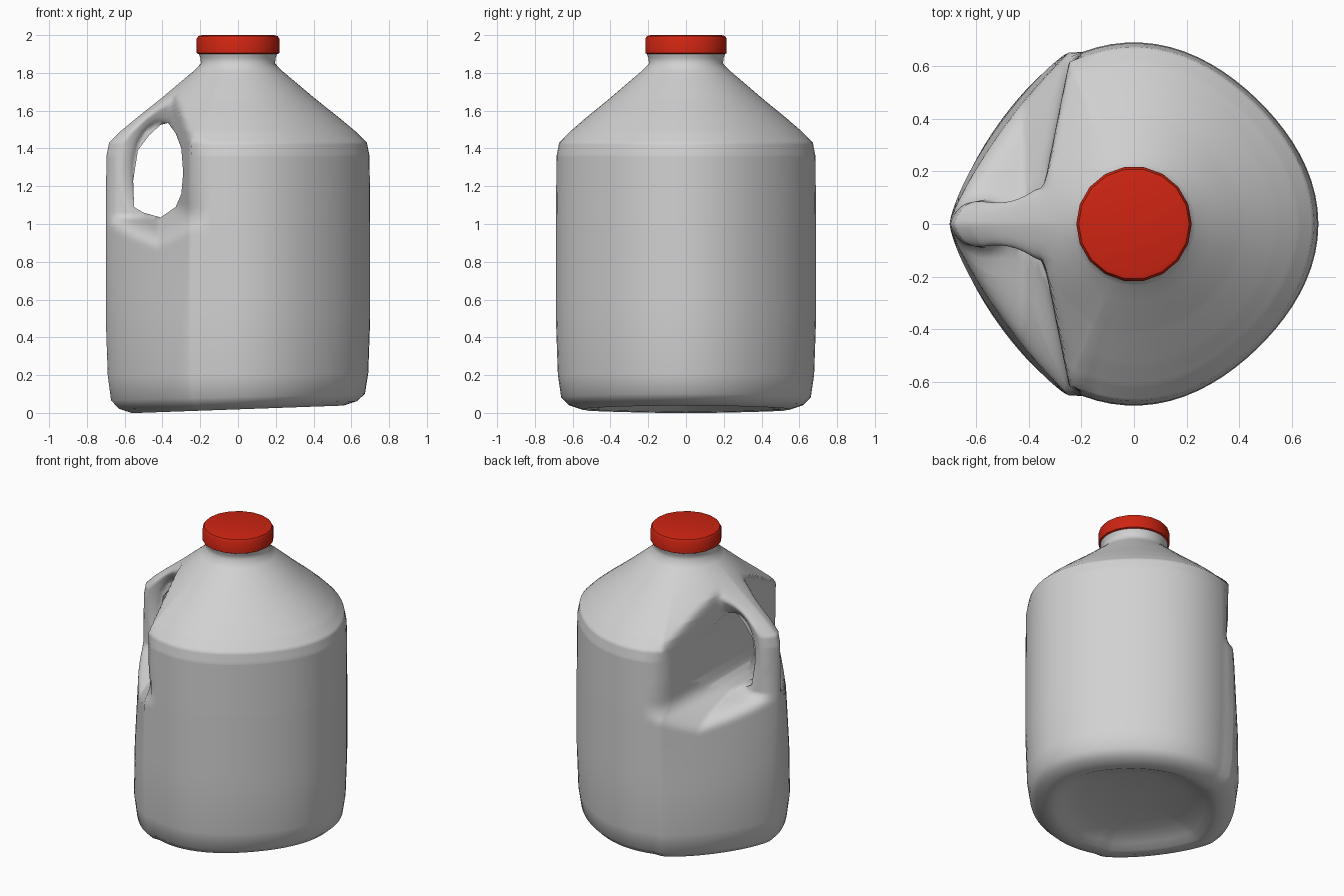
import bpy, bmesh, math

cube = bpy.data.objects.get("Cube")
if cube:
    bpy.data.objects.remove(cube, do_unlink=True)


def material(name, color):
    m = bpy.data.materials.new(name)
    m.use_nodes = True
    m.diffuse_color = color
    m.node_tree.nodes["Principled BSDF"].inputs["Base Color"].default_value = color
    return m


def make_object(name, bm, mat):
    bmesh.ops.recalc_face_normals(bm, faces=bm.faces)
    mesh = bpy.data.meshes.new(name)
    bm.to_mesh(mesh)
    bm.free()
    obj = bpy.data.objects.new(name, mesh)
    bpy.context.collection.objects.link(obj)
    if mat:
        mesh.materials.append(mat)
    return obj


def loft(bm, rings):
    """Skin a list of closed rings and cap both ends."""
    loops = [[bm.verts.new(p) for p in ring] for ring in rings]
    n = len(loops[0])
    for a, b in zip(loops, loops[1:]):
        for i in range(n):
            j = (i + 1) % n
            bm.faces.new((a[i], a[j], b[j], b[i]))
    bm.faces.new(loops[0][::-1])
    bm.faces.new(loops[-1])


def smooth(obj, degrees):
    bpy.ops.object.select_all(action="DESELECT")
    obj.select_set(True)
    bpy.context.view_layer.objects.active = obj
    bpy.ops.object.shade_smooth_by_angle(angle=math.radians(degrees))


def lerp(a, b, t):
    return a + (b - a) * t


def clamp(t):
    return max(0.0, min(1.0, t))


def soft_min(a, b, k):
    h = max(k - abs(a - b), 0) / k
    return min(a, b) - h * h * k / 4


def soft_max(a, b, k):
    return -soft_min(-a, -b, k)


white = material("milky_plastic", (0.64, 0.64, 0.64, 1))
red = material("red_plastic", (0.62, 0.018, 0.006, 1))

R, SEAM_X, SEAM_Y = 0.70, -0.25, 0.65
SEAM_ANGLE = math.atan2(SEAM_Y, SEAM_X)


def outline(z):
    """Plan outline: round front, tapering to the handle corner at -x."""
    half = []
    for i in range(24):
        a = SEAM_ANGLE * i / 24
        r = R * (1 - 0.042 * math.sin(2 * a) ** 2)
        half.append((r * math.cos(a), 0.985 * r * math.sin(a)))
    # full and round near the base, flatter beside the handle
    t = clamp((z - 0.2) / 0.9)
    for i in range(41):
        s = (1 - i / 40) ** 1.3
        bulge = 1 - (1 - s) ** lerp(1.28, 1.0, t)
        half.append((-R + s * (R + SEAM_X), SEAM_Y * bulge ** lerp(0.70, 0.80, t)))
    return half + [(x, -y) for x, y in half[-2:0:-1]]


# Height and outline scale up the body
PROFILE = [(0.0, 0.80), (0.025, 0.90), (0.07, 0.96), (0.2, 0.985), (0.5, 1.0),
           (1.0, 1.0), (1.36, 0.995), (1.43, 0.975), (1.49, 0.89), (1.56, 0.77),
           (1.66, 0.59), (1.76, 0.42), (1.81, 0.335), (1.85, 0.28), (1.88, 0.285),
           (1.91, 0.302)]


def scale_at(z):
    for (z0, s0), (z1, s1) in zip(PROFILE, PROFILE[1:]):
        if z <= z1:
            return lerp(s0, s1, (z - z0) / (z1 - z0))


def grip_limit(x, z):
    """Half thickness allowed around the handle recess."""
    d = math.hypot((x + 0.425) / 0.135, (z - 1.285) / 0.255)
    thick = max(0.065, 0.07 + 0.2 * (x + 0.68))
    grip = lerp(0.045, thick, clamp((d - 0.95) / 0.45) ** 0.6)
    wall = (x + 0.35) * 5 + 0.10
    # the recess floor climbs where it meets the wall
    level = 1.04 + 0.14 * clamp((x + 0.42) / 0.17)
    floor = (level - z) * 3.6 + 0.06
    return soft_max(soft_max(wall, floor, 0.2), grip, 0.04)


def body_ring(z, s):
    ring = []
    to_round = clamp((z - 1.5) / 0.32)
    blend = lerp(0.22, 0.07, clamp((z - 0.95) / 0.25))
    for ox, oy in outline(z):
        a = math.atan2(oy, ox)
        x = s * lerp(ox, R * math.cos(a), to_round)
        y = s * lerp(oy, R * math.sin(a), to_round)
        limit = grip_limit(x, z)
        y = math.copysign(soft_min(abs(y), limit, min(blend, limit)), y)
        lift = 0.025 * (x / R + 0.75) * clamp(1 - z / 0.25)
        ring.append((x, y, z + lift))
    return ring


# Jug body with a hollowed underside
heights = {z for z, s in PROFILE} | {round(0.6 + 0.021 * i, 3) for i in range(56)}
rings = [body_ring(z, s) for s, z in ((0.12, 0.075), (0.5, 0.065), (0.66, 0.03), (0.73, 0.004))]
rings += [body_ring(z, scale_at(z)) for z in sorted(heights)]
bm = bmesh.new()
loft(bm, rings)
body = make_object("jug_body", bm, white)

# Finger hole through the handle recess
hole = [(-0.55, 1.09), (-0.5, 1.06), (-0.41, 1.035), (-0.33, 1.09), (-0.3, 1.16),
        (-0.29, 1.27), (-0.3, 1.4), (-0.33, 1.48), (-0.37, 1.535), (-0.41, 1.525),
        (-0.47, 1.47), (-0.53, 1.39), (-0.555, 1.23)]
bm = bmesh.new()
loft(bm, [[(x, y, z) for x, z in hole] for y in (-0.6, 0.6)])
cutter = make_object("hole_cutter", bm, None)
cutter.hide_render = True
mod = body.modifiers.new("finger_hole", "BOOLEAN")
mod.operation = "DIFFERENCE"
mod.solver = "EXACT"
mod.object = cutter
bpy.context.view_layer.objects.active = body
bpy.ops.object.modifier_apply(modifier=mod.name)
bpy.data.objects.remove(cutter, do_unlink=True)
smooth(body, 60)

# Screw cap with a softened rim
bm = bmesh.new()
cap_rings = []
for r, z in ((0.21, 1.9), (0.219, 1.905), (0.219, 1.98), (0.21, 1.995), (0.19, 2.0)):
    cap_rings.append([(r * math.cos(math.tau * i / 18), r * math.sin(math.tau * i / 18), z)
                      for i in range(18)])
loft(bm, cap_rings)
cap = make_object("screw_cap", bm, red)
smooth(cap, 35)
